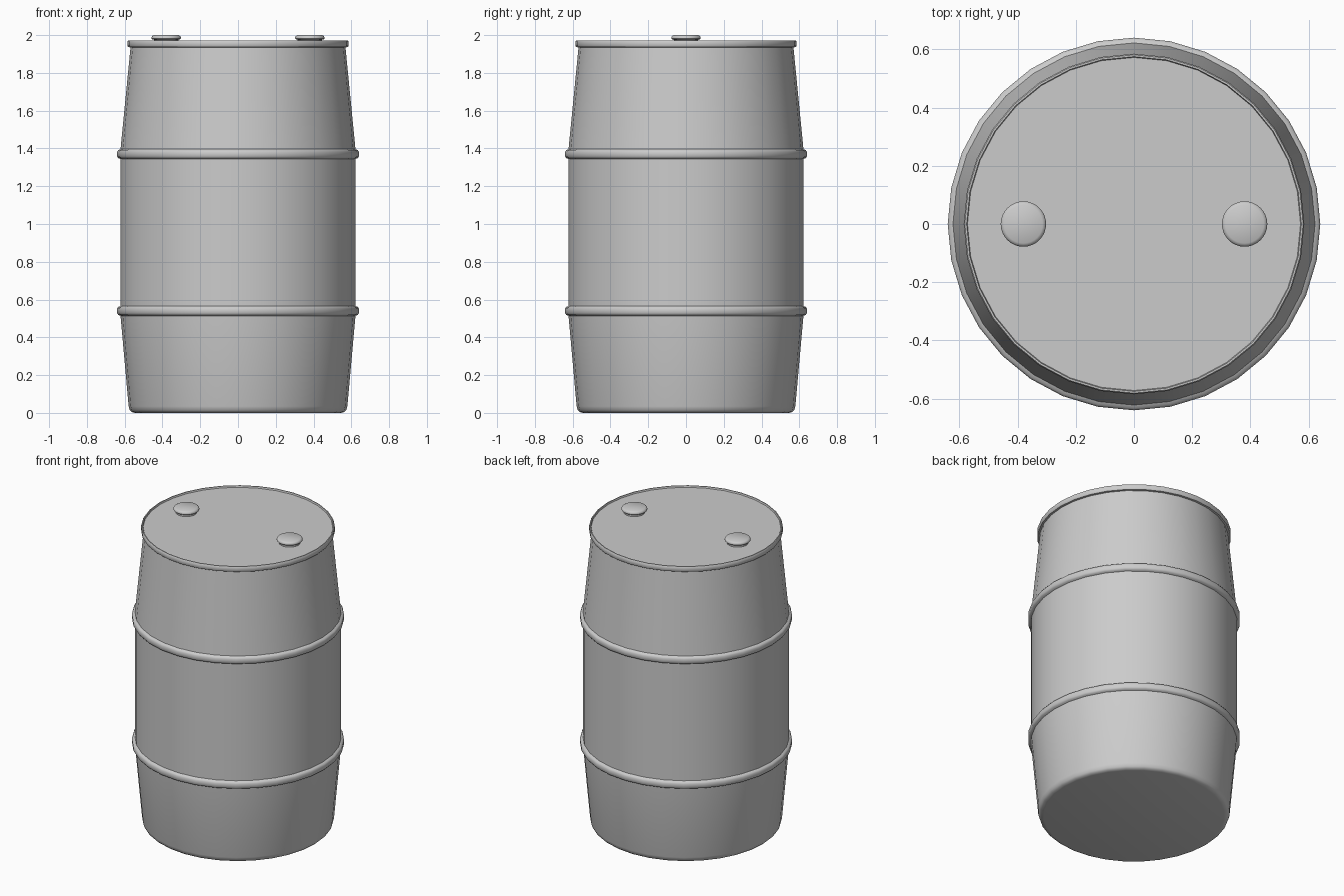
import bpy, math

if "Cube" in bpy.data.objects:
    bpy.data.objects.remove(bpy.data.objects["Cube"])


def lathe(name, profile, segments, center=(0, 0), angle=40):
    """Revolve an (r, z) profile around a vertical axis and cap both ends."""
    verts, faces = [], []
    for r, z in profile:
        for i in range(segments):
            a = 2 * math.pi * i / segments
            verts.append((r * math.cos(a), r * math.sin(a), z))
    for j in range(len(profile) - 1):
        for i in range(segments):
            k = (i + 1) % segments
            a, b = j * segments, (j + 1) * segments
            faces.append((a + i, a + k, b + k, b + i))
    faces.append(tuple(reversed(range(segments))))
    last = (len(profile) - 1) * segments
    faces.append(tuple(range(last, last + segments)))
    mesh = bpy.data.meshes.new(name)
    mesh.from_pydata(verts, [], faces)
    obj = bpy.data.objects.new(name, mesh)
    obj.location = (center[0], center[1], 0)
    bpy.context.collection.objects.link(obj)
    bpy.ops.object.select_all(action='DESELECT')
    obj.select_set(True)
    bpy.context.view_layer.objects.active = obj
    bpy.ops.object.shade_smooth_by_angle(angle=math.radians(angle))
    return obj


def hoop(z):
    """Profile of a rounded rolling hoop, from bottom to top."""
    return [(0.622, z - 0.026), (0.634, z - 0.021), (0.64, z - 0.012),
            (0.64, z + 0.012), (0.634, z + 0.021), (0.622, z + 0.026)]


# Drum shell: rounded base, tapered ends, two hoops, top rim and sunken lid
shell = [(0.545, 0.0), (0.562, 0.004), (0.573, 0.014), (0.579, 0.035)]
shell += hoop(0.54)
shell += hoop(1.37)
shell += [(0.569, 1.935), (0.581, 1.937), (0.585, 1.943), (0.585, 1.966),
          (0.581, 1.972), (0.575, 1.972), (0.572, 1.962)]
lathe("drum_body", shell, 32)

# Two screw plugs on the lid
plug = [(0.064, 1.955), (0.064, 1.975), (0.073, 1.977), (0.078, 1.982),
        (0.078, 1.989), (0.074, 1.995), (0.066, 2.0)]
for side, x in (("left", -0.38), ("right", 0.38)):
    lathe(side + "_plug", plug, 32, (x, 0))
